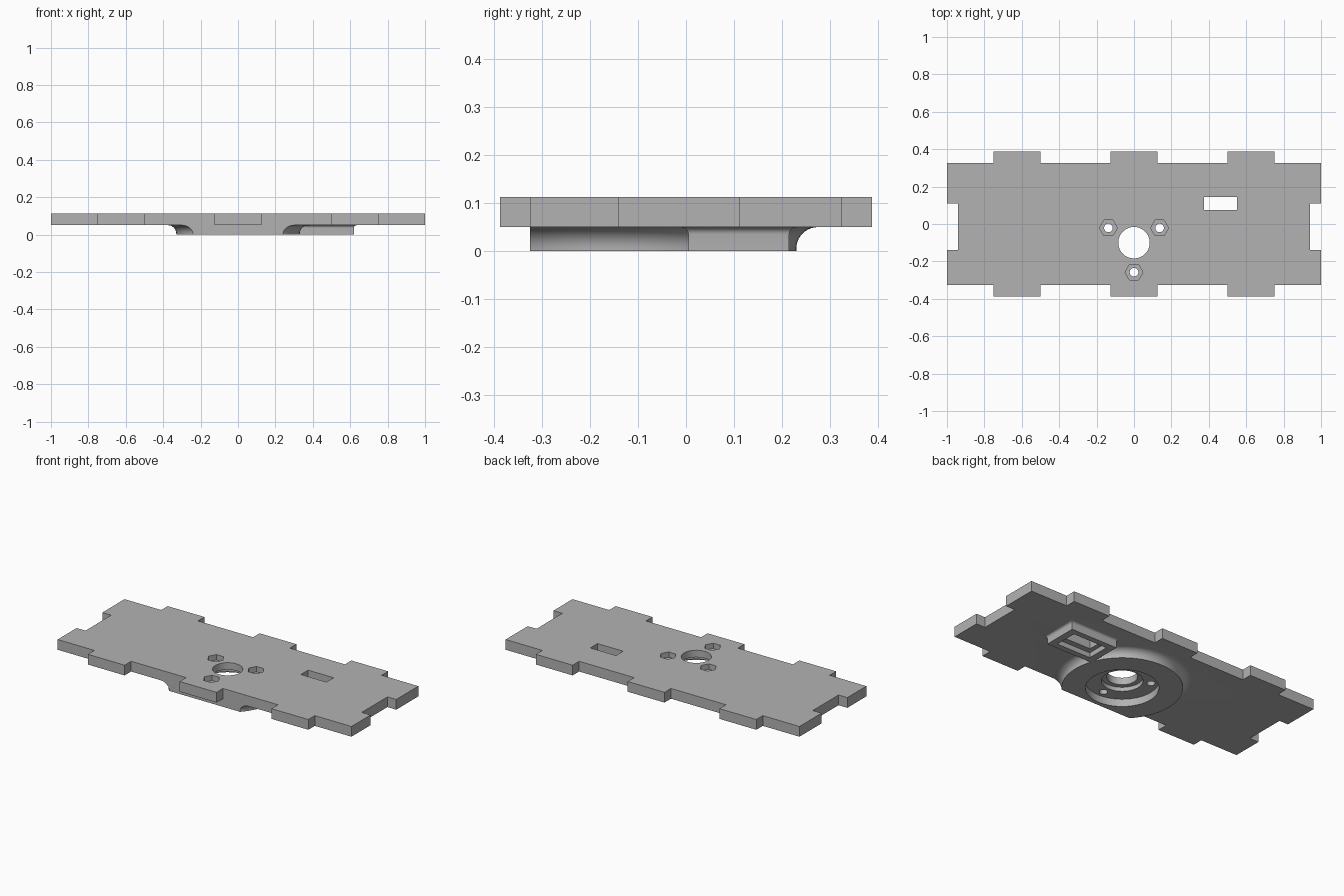
import bpy, bmesh, math
from mathutils import Vector

cube = bpy.data.objects.get("Cube")
if cube:
    bpy.data.objects.remove(cube, do_unlink=True)

grey = bpy.data.materials.new("plain grey")
grey.use_nodes = True
colour = (0.45, 0.45, 0.45, 1)
grey.diffuse_color = colour
grey.node_tree.nodes["Principled BSDF"].inputs["Base Color"].default_value = colour

BOTTOM, TOP = 0.05, 0.113
HUB = Vector((0, -0.1))
SLOT = Vector((0.4625, 0.11))


def loft(name, rings):
    """Closed solid through a stack of equal-length rings of (x, y, z)."""
    bm = bmesh.new()
    rows = [[bm.verts.new(p) for p in ring] for ring in rings]
    n = len(rows[0])
    for a, b in zip(rows, rows[1:]):
        for i in range(n):
            j = (i + 1) % n
            bm.faces.new((a[i], a[j], b[j], b[i]))
    bm.faces.new(rows[0][::-1])
    bm.faces.new(rows[-1])
    bmesh.ops.recalc_face_normals(bm, faces=bm.faces)
    mesh = bpy.data.meshes.new(name)
    bm.to_mesh(mesh)
    bm.free()
    mesh.materials.append(grey)
    obj = bpy.data.objects.new(name, mesh)
    bpy.context.collection.objects.link(obj)
    return obj


def circle(c, r, z, n=96):
    return [(c[0] + r * math.cos(math.tau * i / n),
             c[1] + r * math.sin(math.tau * i / n), z) for i in range(n)]


def rect(c, hx, hy, z):
    return [(c[0] + sx * hx, c[1] + sy * hy, z)
            for sx, sy in ((-1, -1), (1, -1), (1, 1), (-1, 1))]


def combine(target, other, operation):
    mod = target.modifiers.new(other.name, "BOOLEAN")
    mod.operation, mod.solver, mod.object = operation, "EXACT", other
    bpy.context.view_layer.objects.active = target
    bpy.ops.object.modifier_apply(modifier=mod.name)
    bpy.data.objects.remove(other, do_unlink=True)


def cove(size, radius, steps=10):
    """Outward offset and height of a concave fillet below the plate."""
    return [(radius * (1 - math.cos(a)), size - radius + radius * math.sin(a))
            for a in (math.pi / 2 * i / steps for i in range(steps + 1))]


# Plate with tabs along the long edges and notched ends
edge, tab = 0.325, 0.388
front = [(-1, -edge)]
for x in (-0.625, 0, 0.625):
    front += [(x - 0.125, -edge), (x - 0.125, -tab), (x + 0.125, -tab), (x + 0.125, -edge)]
front.append((1, -edge))
right = [(1, -0.14), (0.94, -0.14), (0.94, 0.11), (1, 0.11)]
outline = front + right + [(-x, -y) for x, y in front]
outline += [(-x, y) for x, y in right[::-1]]
plate = loft("mounting_plate", [[(x, y, z) for x, y in outline] for z in (BOTTOM, TOP)])

# Round boss with a coved rim, trimmed flush with the front edge
rings = [circle(HUB, 0.33, 0)]
rings += [circle(HUB, 0.33 + r, z) for r, z in cove(BOTTOM, 0.045)]
rings.append(circle(HUB, 0.375, 0.08))
boss = loft("round_boss", rings)
trim = loft("front_trim", [rect((0, -edge - 0.5), 1, 0.5, z) for z in (-1, 1)])
combine(boss, trim, "DIFFERENCE")
combine(plate, boss, "UNION")

# Rectangular boss around the slot
rings = [rect(SLOT, 0.157, 0.105, 0)]
rings += [rect(SLOT, 0.157 + r, 0.105 + r, z) for r, z in cove(BOTTOM, 0.015, 5)]
rings.append(rect(SLOT, 0.172, 0.12, 0.08))
combine(plate, loft("slot_boss", rings), "UNION")

# Pockets and through holes
cuts = [
    [circle(HUB, 0.2, z) for z in (-0.1, 0.045)],
    [circle(HUB, 0.113, z) for z in (-0.1, 0.07)],
    [circle(HUB, 0.084, z) for z in (-0.1, 0.2)],
    [rect(SLOT, 0.115, 0.07, z) for z in (-0.1, 0.03)],
    [rect(SLOT, 0.0875, 0.035, z) for z in (-0.1, 0.2)],
]
for angle in (30, 150, 270):
    a = math.radians(angle)
    c = HUB + 0.158 * Vector((math.cos(a), math.sin(a)))
    cuts.append([circle(c, 0.023, z, 32) for z in (-0.1, 0.2)])
    cuts.append([circle(c, 0.048, z, 6) for z in (0.08, 0.2)])
for rings in cuts:
    combine(plate, loft("cutter", rings), "DIFFERENCE")

bpy.ops.object.select_all(action="DESELECT")
plate.select_set(True)
bpy.context.view_layer.objects.active = plate
bpy.ops.object.shade_smooth_by_angle(angle=math.radians(30))
